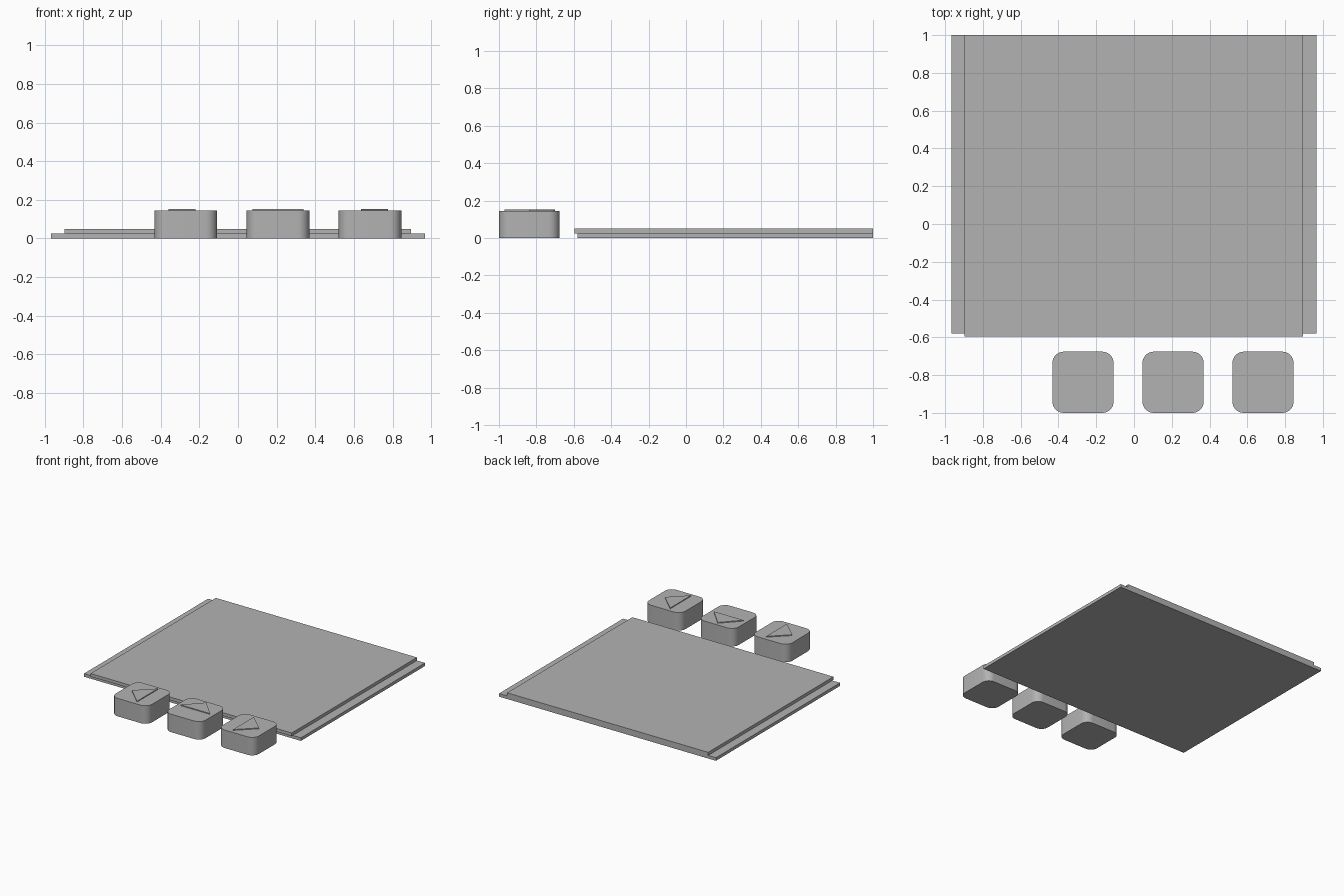
import bpy, math

if "Cube" in bpy.data.objects:
    bpy.data.objects.remove(bpy.data.objects["Cube"])

grey = bpy.data.materials.new("plain_grey")
grey.diffuse_color = (0.45, 0.45, 0.45, 1)
grey.use_nodes = True
grey.node_tree.nodes["Principled BSDF"].inputs["Base Color"].default_value = grey.diffuse_color


def prism(name, outline, z0, z1):
    """Extrude a counter-clockwise outline from z0 to z1."""
    n = len(outline)
    verts = [(x, y, z) for z in (z0, z1) for x, y in outline]
    faces = [tuple(reversed(range(n))), tuple(range(n, 2 * n))]
    faces += [(i, (i + 1) % n, n + (i + 1) % n, n + i) for i in range(n)]
    mesh = bpy.data.meshes.new(name)
    mesh.from_pydata(verts, [], faces)
    mesh.materials.append(grey)
    ob = bpy.data.objects.new(name, mesh)
    bpy.context.collection.objects.link(ob)
    return ob


def rectangle(x0, x1, y0, y1):
    return [(x0, y0), (x1, y0), (x1, y1), (x0, y1)]


def rounded_square(cx, cy, half, r, steps=8):
    pts = []
    for k, (sx, sy) in enumerate([(1, 1), (-1, 1), (-1, -1), (1, -1)]):
        for i in range(steps + 1):
            a = math.pi / 2 * (k + i / steps)
            pts.append((cx + sx * (half - r) + r * math.cos(a),
                        cy + sy * (half - r) + r * math.sin(a)))
    return pts


def triangle(cx, cy, turn):
    """Arrow pointing up (+y), turned about its middle."""
    c, s = math.cos(turn), math.sin(turn)
    return [(cx + x * c - y * s, cy + x * s + y * c)
            for x, y in [(-0.133, -0.07), (0.133, -0.07), (0, 0.07)]]


# stacked flat panels
prism("lower_panel", rectangle(-0.967, 0.967, -0.58, 1.0), 0, 0.025)
prism("upper_panel", rectangle(-0.898, 0.895, -0.595, 1.0), 0.025, 0.05)

# three buttons with raised arrows: left, up, right
BUTTON_Y = -0.838
for label, x, ax, ay, turn in [
        ("left", -0.27, -0.29, BUTTON_Y, math.pi / 2),
        ("up", 0.207, 0.207, -0.77, 0),
        ("right", 0.683, 0.705, BUTTON_Y, -math.pi / 2)]:
    button = prism(label + "_button",
                   rounded_square(x, BUTTON_Y, 0.162, 0.06), 0, 0.145)
    bpy.ops.object.select_all(action='DESELECT')
    bpy.context.view_layer.objects.active = button
    button.select_set(True)
    bpy.ops.object.shade_smooth_by_angle(angle=math.radians(30))
    prism(label + "_arrow", triangle(ax, ay, turn), 0.145, 0.152)
